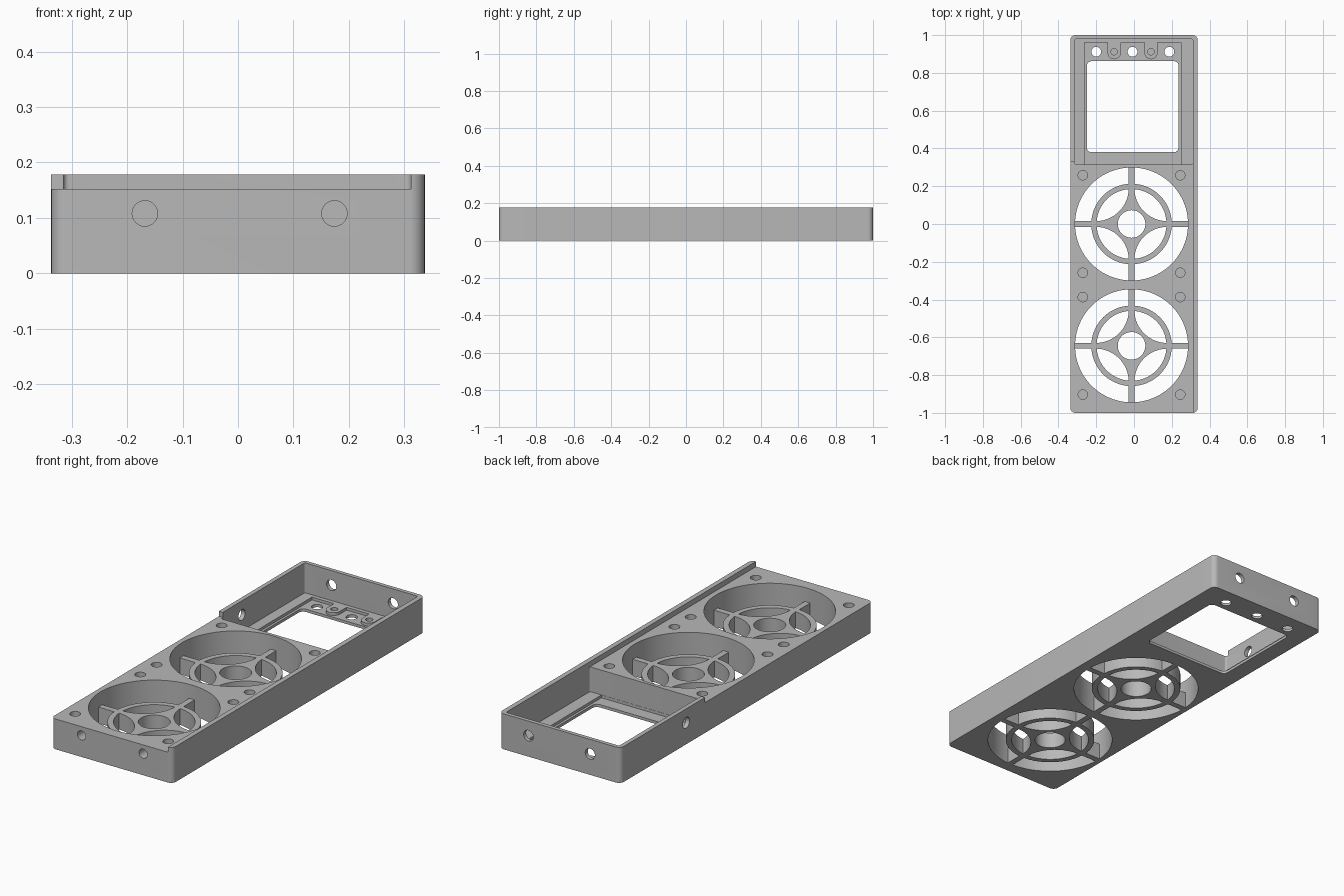
import bpy, bmesh
from math import sin, cos, asin, pi, radians
from mathutils import Matrix, Vector

if "Cube" in bpy.data.objects:
    bpy.data.objects.remove(bpy.data.objects["Cube"])

grey = bpy.data.materials.new("plain grey")
grey.use_nodes = True
grey.diffuse_color = (0.48, 0.48, 0.48, 1)
grey.node_tree.nodes["Principled BSDF"].inputs["Base Color"].default_value = (0.48, 0.48, 0.48, 1)


def arc(cx, cy, r, a0, a1, n):
    """Points along an arc, angles in radians."""
    return [(cx + r * cos(a0 + (a1 - a0) * i / n), cy + r * sin(a0 + (a1 - a0) * i / n))
            for i in range(n + 1)]


def circle(cx, cy, r, n=32):
    return arc(cx, cy, r, 0, 2 * pi, n)[:-1]


def rect(x0, x1, y0, y1, r=0):
    """Rectangle outline, with rounded corners when r is given."""
    if not r:
        return [(x0, y0), (x1, y0), (x1, y1), (x0, y1)]
    corners = [(x1 - r, y1 - r), (x0 + r, y1 - r), (x0 + r, y0 + r), (x1 - r, y0 + r)]
    return [p for i, (cx, cy) in enumerate(corners)
            for p in arc(cx, cy, r, i * pi / 2, (i + 1) * pi / 2, 8)]


def prism(name, outline, z0, z1, matrix=None):
    """Extrude a flat outline from z0 to z1."""
    bm = bmesh.new()
    face = bm.faces.new([bm.verts.new((x, y, z0)) for x, y in outline])
    top = bmesh.ops.extrude_face_region(bm, geom=[face])["geom"]
    bmesh.ops.translate(bm, vec=(0, 0, z1 - z0),
                        verts=[v for v in top if isinstance(v, bmesh.types.BMVert)])
    if matrix:
        bm.transform(matrix)
    bmesh.ops.recalc_face_normals(bm, faces=bm.faces[:])
    mesh = bpy.data.meshes.new(name)
    bm.to_mesh(mesh)
    bm.free()
    mesh.materials.append(grey)
    obj = bpy.data.objects.new(name, mesh)
    bpy.context.collection.objects.link(obj)
    return obj


def activate(obj):
    bpy.ops.object.select_all(action="DESELECT")
    obj.select_set(True)
    bpy.context.view_layer.objects.active = obj


def cut(target, cutter):
    """Subtract the cutter and throw it away."""
    mod = target.modifiers.new("cut", "BOOLEAN")
    mod.operation, mod.solver, mod.object = "DIFFERENCE", "EXACT", cutter
    activate(target)
    bpy.ops.object.modifier_apply(modifier=mod.name)
    bpy.data.objects.remove(cutter)


def carve(target, outline, z0, z1, matrix=None):
    cut(target, prism("cutter", outline, z0, z1, matrix))


W, H, DECK = 0.337, 0.178, 0.152
FAN_X, FAN_R, FAN_Y = -0.013, 0.299, (0.0, -0.645)
LEDGE, FLOOR = 0.028, 0.014

# Housing block, with the fan deck lowered to leave one long side lip
housing = prism("housing", rect(-W, W, -1, 1, 0.027), 0, H)
carve(housing, rect(-1, 0.312, -2, 0.33), DECK, 1)

# Deep compartment
pocket = rect(-0.315, 0.312, 0.315, 0.98, 0.01)
carve(housing, pocket, LEDGE, 1)

# Shallow recess in the compartment floor, going around two screw tabs
TABS, TAB_R = (0.09, -0.105), 0.035
recess = [(-0.262, 0.316), (0.248, 0.316), (0.248, 0.96)]
for tx in TABS:
    recess += [(tx + TAB_R, 0.96)] + arc(tx, 0.907, TAB_R, 0, -pi, 16) + [(tx - TAB_R, 0.96)]
recess.append((-0.262, 0.96))
carve(housing, recess, FLOOR, 0.1)

# Window, connector holes and tab screw holes
carve(housing, rect(-0.25, 0.236, 0.38, 0.862, 0.025), -1, 0.1)
for x in (-0.2, -0.008, 0.187):
    carve(housing, circle(x, 0.912, 0.026), -1, 0.1)
for x in TABS:
    carve(housing, circle(x, 0.912, 0.017, 24), 0.008, 0.1)

# Fan wells and their blind mounting holes
for fy in FAN_Y:
    carve(housing, circle(FAN_X, fy, FAN_R, 96), -1, 1)
    for sx in (-1, 1):
        for sy in (-1, 1):
            carve(housing, circle(FAN_X + sx * 0.258, fy + sy * 0.258, 0.025), 0.05, 1)

# Screw holes in the end walls and one cable hole in the right wall
to_y = Matrix.Rotation(radians(90), 4, "X")
to_x = Matrix.Rotation(radians(90), 4, "Y")
for x in (-0.168, 0.174):
    carve(housing, circle(0, 0, 0.023), -0.06, 0.06, Matrix.Translation((x, -1, 0.108)) @ to_y)
    carve(housing, circle(0, 0, 0.027), -0.06, 0.06, Matrix.Translation((x, 1, 0.105)) @ to_y)
carve(housing, circle(0, 0, 0.027), -0.06, 0.06, Matrix.Translation((-W, 0.48, 0.108)) @ to_x)

# Fan grille: a disc cut into four spokes, a ring and a star-shaped hub
SPOKE, RING_IN, RING_OUT, GRILLE_H = 0.015, 0.185, 0.213, 0.082
grille = prism("front_fan_grille", circle(0, 0, FAN_R + 0.003, 96), 0, GRILLE_H)
carve(grille, circle(0, 0, 0.073, 48), -1, 1)
outer_r = 0.33
a_in, a_out = asin(SPOKE / RING_OUT), asin(SPOKE / outer_r)
sector = (arc(0, 0, RING_OUT, a_in, pi / 2 - a_in, 20)
          + arc(0, 0, outer_r, pi / 2 - a_out, a_out, 20))
a_lens, c = asin(SPOKE / RING_IN), 0.19
lens = (arc(0, 0, RING_IN, a_lens, pi / 2 - a_lens, 20)
        + arc(c, c, c - SPOKE, radians(182), radians(268), 20))
for i in range(4):
    turn = Matrix.Rotation(i * pi / 2, 4, "Z")
    carve(grille, sector, -1, 1, turn)
    carve(grille, lens, -1, 1, turn)
grille.location = (FAN_X, FAN_Y[1], 0)
grille_back = grille.copy()
grille_back.data = grille.data.copy()
grille_back.name = "middle_fan_grille"
grille_back.location = (FAN_X, FAN_Y[0], 0)
bpy.context.collection.objects.link(grille_back)

# Smooth the round walls, keep the edges sharp
for obj in (housing, grille, grille_back):
    activate(obj)
    bpy.ops.object.shade_smooth_by_angle(angle=radians(30))
